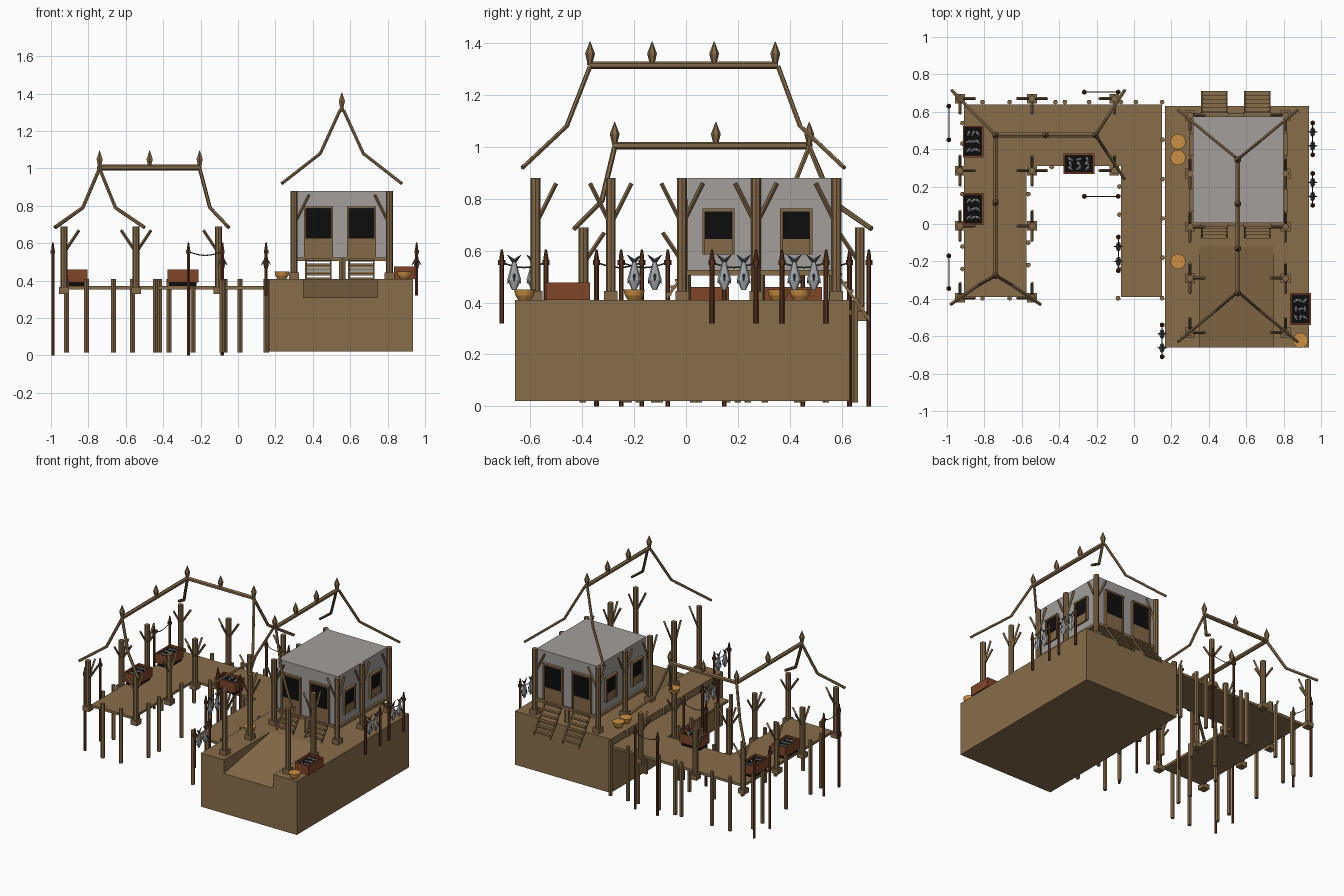
import bpy, bmesh, math, random
from mathutils import Vector, Matrix

if "Cube" in bpy.data.objects:
    bpy.data.objects.remove(bpy.data.objects["Cube"])

random.seed(4)
COLOURS = {
    "wood": (0.25, 0.155, 0.07), "beam_wood": (0.23, 0.14, 0.065),
    "plaster_grey": (0.36, 0.345, 0.33), "opening_black": (0.004, 0.004, 0.004),
    "red_wood": (0.22, 0.06, 0.022), "pole_red": (0.11, 0.035, 0.015),
    "bowl_orange": (0.60, 0.28, 0.06), "fish_silver": (0.36, 0.38, 0.40),
    "fin_dark": (0.055, 0.065, 0.075), "rope": (0.09, 0.085, 0.06),
}
MATS = {}
for n, c in COLOURS.items():
    MATS[n] = bpy.data.materials.new(n)
    MATS[n].diffuse_color = (*c, 1)
parts = {}


def part(name, mat):
    return parts.setdefault(name, (bmesh.new(), mat))[0]


def box(bm, x0, x1, y0, y1, z0, z1):
    m = Matrix.Translation(((x0 + x1) / 2, (y0 + y1) / 2, (z0 + z1) / 2))
    bmesh.ops.create_cube(bm, size=1, matrix=m @ Matrix.Diagonal((x1 - x0, y1 - y0, z1 - z0, 1)))


def tube(bm, a, b, r, n=6, r2=None):
    a, b = Vector(a), Vector(b)
    d = b - a
    m = Matrix.Translation((a + b) / 2) @ d.to_track_quat('Z', 'Y').to_matrix().to_4x4()
    bmesh.ops.create_cone(bm, cap_ends=True, segments=n, radius1=r,
                          radius2=r if r2 is None else r2, depth=d.length, matrix=m)


def path(bm, pts, r, n=6):
    for a, b in zip(pts, pts[1:]):
        tube(bm, a, b, r, n)


def prism(bm, pts, depth):
    f = bm.faces.new([bm.verts.new(p) for p in pts])
    new = bmesh.ops.extrude_face_region(bm, geom=[f])["geom"]
    bmesh.ops.translate(bm, vec=depth, verts=[v for v in new if isinstance(v, bmesh.types.BMVert)])


# solid quay with a ramp sunk into the front
quay = part("quay", "wood")
box(quay, 0.165, 0.35, -0.66, 0.63, 0.02, 0.41)
box(quay, 0.745, 0.935, -0.66, 0.63, 0.02, 0.41)
prism(quay, [(0.35, -0.66, 0.02), (0.35, 0.63, 0.02), (0.35, 0.63, 0.41),
             (0.35, -0.12, 0.41), (0.35, -0.66, 0.31)], (0.395, 0, 0))

# thin U-shaped jetty
prism(part("jetty", "wood"), [(-0.91, -0.39, 0.353), (-0.575, -0.39, 0.353), (-0.575, 0.31, 0.353),
      (-0.07, 0.31, 0.353), (-0.07, -0.39, 0.353), (0.15, -0.39, 0.353),
      (0.15, 0.64, 0.353), (-0.91, 0.64, 0.353)], (0, 0, 0.018))

# jetty piles along every edge
piles = part("jetty_piles", "beam_wood")
spots = [(x, 0.652) for x in (-0.81, -0.665, -0.42, -0.37, -0.24, -0.07, 0.01, 0.15)]
spots += [(x, -0.397) for x in (-0.81, -0.665, -0.085, 0.15)]
spots += [(-0.917, y) for y in (0.54, 0.43, 0.16, -0.12, -0.24)]
spots += [(-0.565, y) for y in (0.16, -0.1, -0.22)]
spots += [(x, 0.305) for x in (-0.44, -0.24)]
spots += [(-0.078, y) for y in (0.2, 0.05, -0.24)]
spots += [(0.153, y) for y in (0.45, 0.24, 0.03, -0.18)]
for x, y in spots:
    tube(piles, (x, y, 0.015), (x, y, 0.41), 0.014, 5)


# posts with braces that lean towards the neighbouring posts
def frame(name, pts, z0, z1, drop):
    bm = part(name, "beam_wood")
    for x, y in pts:
        tube(bm, (x, y, z0), (x, y, z1), 0.019, 8)
        box(bm, x - 0.026, x + 0.026, y - 0.026, y + 0.026, z0, z0 + 0.035)
        for dx, dy in ((1, 0), (-1, 0), (0, 1), (0, -1)):
            if any((p[0] - x) * dx + (p[1] - y) * dy > 0.05 and
                   abs((p[0] - x) * dy) + abs((p[1] - y) * dx) < 0.02 for p in pts):
                tube(bm, (x, y, z1 - drop), (x + dx * 0.08, y + dy * 0.08, z1 - 0.02), 0.008, 4)


frame("house_posts", [(x, y) for x in (0.3, 0.81) for y in (-0.58, -0.29, -0.015, 0.27, 0.58)],
      0.41, 0.88, 0.18)
frame("shelter_posts", [(x, y) for x in (-0.93, -0.545) for y in (0.67, 0.285, -0.01, -0.395)] +
      [(-0.105, 0.67), (-0.105, 0.285)], 0.33, 0.69, 0.14)

# raised house: floor and walls
box(part("house_floor", "wood"), 0.3, 0.815, -0.01, 0.59, 0.505, 0.525)
box(part("house_walls", "plaster_grey"), 0.315, 0.80, 0.005, 0.575, 0.525, 0.88)
tube(part("house_posts", "beam_wood"), (0.557, 0.0, 0.41), (0.557, 0.0, 0.52), 0.019, 6)
tube(part("house_posts", "beam_wood"), (0.557, 0.57, 0.41), (0.557, 0.57, 0.52), 0.019, 6)


# framed opening: u runs along the wall, d is the outward sign
def opening(axis, wall, d, u, w, z0, zs, z1, jamb):
    def slab(bm, ua, ub, za, zb, depth):
        w0, w1 = sorted((wall, wall + d * depth))
        if axis == 'y':
            box(bm, ua, ub, w0, w1, za, zb)
        else:
            box(bm, w0, w1, ua, ub, za, zb)
    fr = part("opening_frames", "beam_wood")
    slab(fr, u - w, u - w + jamb, z0, z1, 0.018)
    slab(fr, u + w - jamb, u + w, z0, z1, 0.018)
    slab(fr, u - w + jamb, u + w - jamb, z0, zs, 0.012)
    slab(fr, u - w, u + w, z1, z1 + 0.012, 0.022)
    slab(part("opening_panes", "opening_black"), u - w + jamb, u + w - jamb, zs, z1, 0.009)


for wall, d in ((0.005, -1), (0.575, 1)):
    for u in (0.43, 0.66):
        opening('y', wall, d, u, 0.078, 0.525, 0.625, 0.785, 0.012)
for wall, d in ((0.315, -1), (0.80, 1)):
    for u in (0.125, 0.425):
        opening('x', wall, d, u, 0.062, 0.585, 0.645, 0.75, 0.01)

# stairs: short ones in front, longer ones behind
stairs = part("stairs", "wood")
for xc in (0.43, 0.66):
    for y0, y1, z1, n in ((-0.005, -0.075, 0.41, 4), (0.58, 0.71, 0.32, 6)):
        for s in (-1, 1):
            x = xc + s * 0.066
            h = 0.018
            prism(stairs, [(x - 0.005, y0, 0.52), (x - 0.005, y1, z1 + h),
                           (x - 0.005, y1, z1), (x - 0.005, y0, 0.52 - h)], (0.01, 0, 0))
        for i in range(n):
            t = (i + 0.5) / n
            y, z = y0 + (y1 - y0) * t, 0.525 + (z1 + 0.01 - 0.525) * t
            box(stairs, xc - 0.066, xc + 0.066, y - 0.011, y + 0.011, z - 0.005, z + 0.006)


# roof ridges, bent hip rafters and pointed finials
def finial(x, y, z):
    bm = part("roof_finials", "beam_wood")
    prof = ((0, 0.011), (0.012, 0.011), (0.045, 0.019), (0.092, 0.001))
    for (za, ra), (zb, rb) in zip(prof, prof[1:]):
        tube(bm, (x, y, z + za), (x, y, z + zb), ra, 6, rb)


def ridge(bm, a, b, ts):
    tube(bm, a, b, 0.015, 6)
    for t in ts:
        p = Vector(a).lerp(Vector(b), t)
        finial(p.x, p.y, p.z)


roof = part("house_roof_beams", "beam_wood")
ridge(roof, (0.555, -0.37, 1.315), (0.555, 0.355, 1.315), (0, 0.33, 0.66, 0.985))
for s in (-1, 1):
    for y, ym, ye in ((-0.37, -0.46, -0.63), (0.355, 0.44, 0.61)):
        path(roof, [(0.555 + s * 0.01, y, 1.31), (0.555 + s * 0.115, ym, 1.08),
                    (0.555 + s * 0.32, ye, 0.92)], 0.009)
roof = part("shelter_roof_beams", "beam_wood")
ridge(roof, (-0.74, -0.275, 1.005), (-0.74, 0.475, 1.005), (0, 0.52, 1))
ridge(roof, (-0.74, 0.475, 1.005), (-0.205, 0.475, 1.005), (0.5, 1))
for a, b, c in (((-0.74, -0.275), (-0.83, -0.325), (-0.98, -0.43)),
                ((-0.74, -0.275), (-0.655, -0.325), (-0.50, -0.43)),
                ((-0.74, 0.475), (-0.83, 0.565), (-0.975, 0.715)),
                ((-0.205, 0.475), (-0.15, 0.56), (-0.05, 0.715)),
                ((-0.205, 0.475), (-0.15, 0.39), (-0.05, 0.24))):
    path(roof, [(*a, 1.0), (*b, 0.79), (*c, 0.685)], 0.010)


# one fish hanging by its tail
def fish(x, y, z, turn):
    m = Matrix.Translation((x, y, z)) @ Matrix.Rotation(turn, 4, 'Z')
    bm = part("hanging_fish", "fish_silver")
    for depth, r1, r2, zc in ((0.04, 0.008, 0.027, -0.09), (0.075, 0.027, 0.006, -0.033)):
        bmesh.ops.create_cone(bm, cap_ends=True, segments=8, radius1=r1, radius2=r2, depth=depth,
                              matrix=m @ Matrix.Translation((0, 0, zc)) @ Matrix.Diagonal((1, 0.55, 1, 1)))
    fin = part("fish_fins", "fin_dark")
    for s in (-1, 1):
        tube(fin, m @ Vector((0, 0, 0)), m @ Vector((s * 0.027, 0, 0.026)), 0.009, 4, 0.001)
        tube(fin, m @ Vector((s * 0.012, 0, -0.05)), m @ Vector((s * 0.026, 0, -0.085)), 0.009, 4, 0.001)
        tube(fin, m @ Vector((0, s * 0.008, -0.05)), m @ Vector((0, s * 0.026, -0.075)), 0.006, 4, 0.001)


# rope strung between two poles, with or without fish
def rack(a, b, z0, with_fish):
    a, b = Vector((*a, 0)), Vector((*b, 0))
    pole = part("rack_poles", "pole_red")
    for p in (a, b):
        tube(pole, (p.x, p.y, z0), (p.x, p.y, 0.575), 0.009, 6)
        tube(pole, (p.x, p.y, 0.545), (p.x, p.y, 0.565), 0.014, 6)
        tube(pole, (p.x, p.y, 0.575), (p.x, p.y, 0.605), 0.009, 6, 0.004)
    sag = [a.lerp(b, i / 6) + Vector((0, 0, 0.555 - 0.02 * math.sin(math.pi * i / 6))) for i in range(7)]
    path(part("rack_ropes", "rope"), sag, 0.003, 4)
    if with_fish:
        d = b - a
        for t in (0.28, 0.72):
            p = a.lerp(b, t)
            fish(p.x, p.y, 0.558, math.atan2(d.y, d.x))


rack((0.15, -0.71), (0.15, -0.54), 0.32, True)
rack((-0.083, -0.25), (-0.083, -0.07), 0.0, True)
rack((0.955, 0.10), (0.955, 0.27), 0.32, True)
rack((0.955, 0.37), (0.955, 0.54), 0.32, True)
rack((-0.99, 0.45), (-0.99, 0.63), 0.0, False)
rack((-0.99, -0.345), (-0.99, -0.17), 0.0, False)
rack((-0.265, 0.705), (-0.085, 0.705), 0.0, False)
rack((-0.265, 0.148), (-0.085, 0.148), 0.0, False)

# open crates of fish
for x, y, hx, hy, z in ((-0.86, 0.44, 0.055, 0.085, 0.371), (-0.86, 0.08, 0.055, 0.085, 0.371),
                        (-0.295, 0.322, 0.083, 0.055, 0.371), (0.89, -0.455, 0.055, 0.085, 0.41)):
    c = part("fish_crates", "red_wood")
    z0, z1, t = z + 0.02 * (z < 0.4), z + (0.09 if z < 0.4 else 0.067), 0.01
    box(c, x - hx, x + hx, y - hy, y - hy + t, z0, z1)
    box(c, x - hx, x + hx, y + hy - t, y + hy, z0, z1)
    box(c, x - hx, x - hx + t, y - hy + t, y + hy - t, z0, z1)
    box(c, x + hx - t, x + hx, y - hy + t, y + hy - t, z0, z1)
    box(part("crate_insides", "opening_black"), x - hx + t, x + hx - t, y - hy + t, y + hy - t, z, z1 - 0.015)
    f = part("crate_fish", "fish_silver")
    for i in range(3):
        for j in range(3):
            u, v = (i - 1) * 0.024, (j - 1) * 0.045
            if hx > hy:
                u, v = v, u
            m = Matrix.Translation((x + u, y + v, z1 - 0.012)) @ Matrix.Rotation(random.uniform(0, 3), 4, 'Z')
            bmesh.ops.create_icosphere(f, subdivisions=1, radius=1,
                                       matrix=m @ Matrix.Diagonal((0.019, 0.008, 0.008, 1)))

# round bowls
for x, y in ((0.235, 0.44), (0.235, 0.355), (0.235, -0.2), (0.89, -0.622)):
    tube(part("bowls", "bowl_orange"), (x, y, 0.41), (x, y, 0.428), 0.024, 14, 0.036)
    tube(part("bowls", "bowl_orange"), (x, y, 0.428), (x, y, 0.45), 0.036, 14, 0.041)

# turn every collected part into an object
for name, (bm, mat) in parts.items():
    bmesh.ops.recalc_face_normals(bm, faces=bm.faces)
    me = bpy.data.meshes.new(name)
    bm.to_mesh(me)
    bm.free()
    me.materials.append(MATS[mat])
    bpy.context.collection.objects.link(bpy.data.objects.new(name, me))

for m in bpy.data.materials:
    if m.users and not m.is_grease_pencil:
        m.use_nodes = True
        m.node_tree.nodes["Principled BSDF"].inputs["Base Color"].default_value = m.diffuse_color
